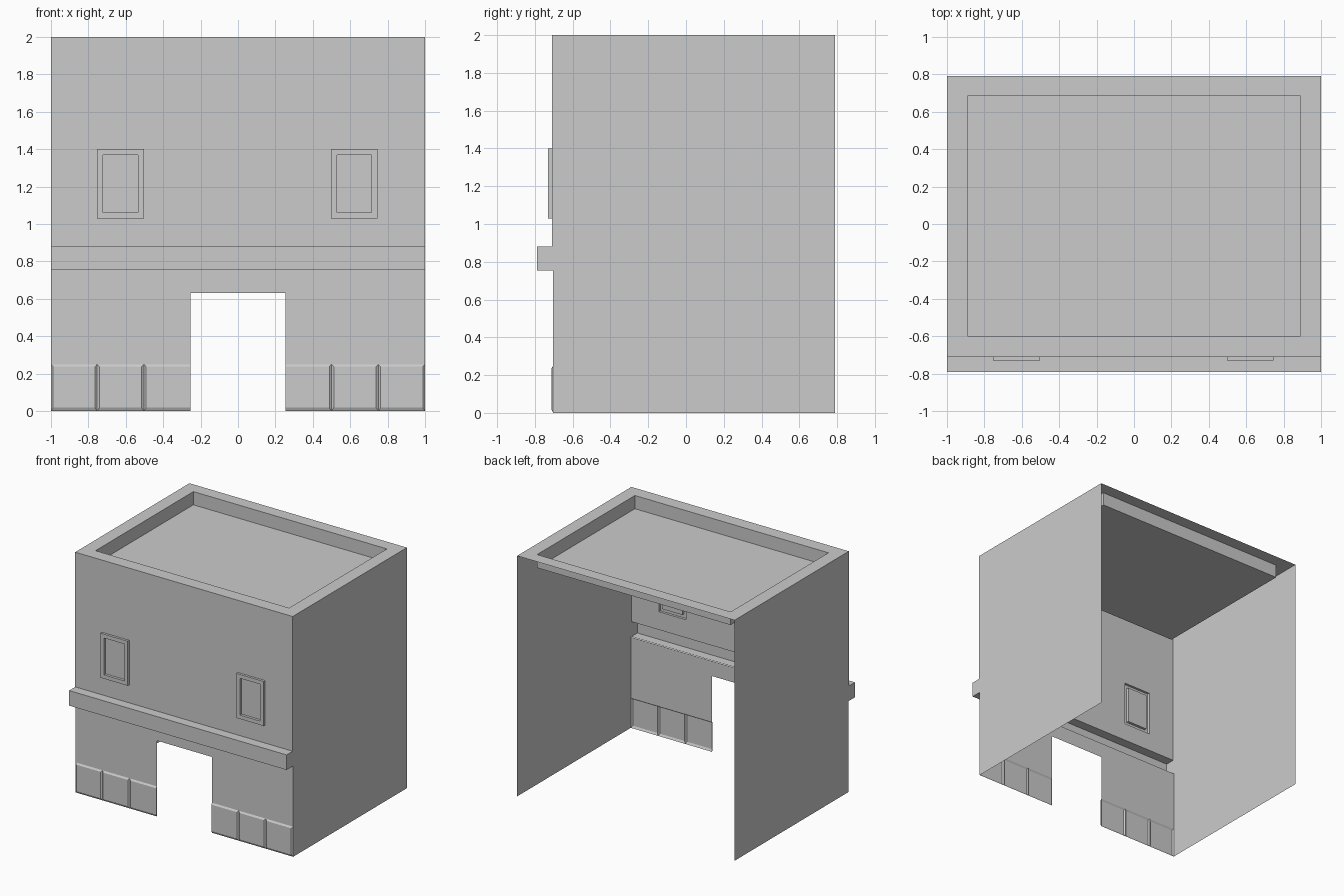
import bpy

if "Cube" in bpy.data.objects:
    bpy.data.objects.remove(bpy.data.objects["Cube"])

WALL, LOW, BACK = -0.71, -0.703, 0.79   # front wall, lower front wall, open back


def mesh_object(name, verts, faces):
    me = bpy.data.meshes.new(name)
    me.from_pydata(verts, [], faces)
    me.update()
    ob = bpy.data.objects.new(name, me)
    bpy.context.collection.objects.link(ob)
    return ob


def loops(name, rings):
    """Bridge successive four-corner rings and cap the last one."""
    verts = [v for r in rings for v in r]
    faces = []
    for k in range(len(rings) - 1):
        for i in range(4):
            j = (i + 1) % 4
            a, b = 4 * k, 4 * k + 4
            faces.append((a + i, a + j, b + j, b + i))
    n = len(verts) - 4
    faces.append((n, n + 1, n + 2, n + 3))
    return mesh_object(name, verts, faces)


def front(x0, x1, z0, z1, y):
    return [(x0, y, z0), (x1, y, z0), (x1, y, z1), (x0, y, z1)]


def flat(x, y0, y1, z):
    return [(-x, y0, z), (x, y0, z), (x, y1, z), (-x, y1, z)]


def sheet(name, rects):
    verts, faces = [], []
    for x0, x1, z0, z1, y in rects:
        n = len(verts)
        verts += front(x0, x1, z0, z1, y)
        faces.append((n, n + 1, n + 2, n + 3))
    return mesh_object(name, verts, faces)


# Upper front wall, with holes for the two windows
WZ0, WZ1 = 1.03, 1.40
win_x = [(-0.753, -0.503), (0.497, 0.747)]
sheet("upper_front_wall", [
    (-1, 1, 0.88, WZ0, WALL),
    (-1, 1, WZ1, 2, WALL),
    (-1, win_x[0][0], WZ0, WZ1, WALL),
    (win_x[0][1], win_x[1][0], WZ0, WZ1, WALL),
    (win_x[1][1], 1, WZ0, WZ1, WALL)])

# Windows: raised frame with a sunken pane
for side, (a, b) in zip(("left", "right"), win_x):
    outer = (a, b, WZ0, WZ1)
    inner = (a + 0.032, b - 0.032, WZ0 + 0.032, WZ1 - 0.032)
    loops(side + "_window", [front(*outer, WALL), front(*outer, -0.73),
                             front(*inner, -0.73), front(*inner, -0.708)])

# Ledge, hollow from behind
loops("ledge", [front(-1, 1, 0.755, 0.88, WALL), front(-1, 1, 0.755, 0.88, -0.79)])

# Lower front wall around the doorway
sheet("lower_front_wall", [
    (-1, -0.253, 0.25, 0.63, LOW),
    (0.253, 1, 0.25, 0.63, LOW),
    (-1, 1, 0.63, 0.755, LOW)])

# Bevelled base panels, three on each side of the door
for k, x in enumerate((-1, -0.753, -0.503, 0.253, 0.5, 0.75)):
    x1 = (-0.753, -0.503, -0.253, 0.5, 0.75, 1)[k]
    left = 0 if k == 3 else 0.012
    right = 0 if k == 2 else 0.012
    loops(f"base_panel_{k + 1}", [
        front(x, x1, 0, 0.25, LOW),
        front(x + left, x1 - right, 0.018, 0.237, WALL - 0.002)])

# Side walls
for name, x in (("left_wall", -1), ("right_wall", 1)):
    outline = [(x, LOW, 0), (x, BACK, 0), (x, BACK, 2),
               (x, WALL, 2), (x, WALL, 0.755), (x, LOW, 0.755)]
    mesh_object(name, outline, [tuple(range(6)) if x > 0 else tuple(range(5, -1, -1))])

# Roof: rim, parapet and sunken floor
loops("roof", [flat(1, WALL, BACK, 2), flat(0.89, -0.6, 0.685, 2),
               flat(0.89, -0.6, 0.685, 1.89)])
